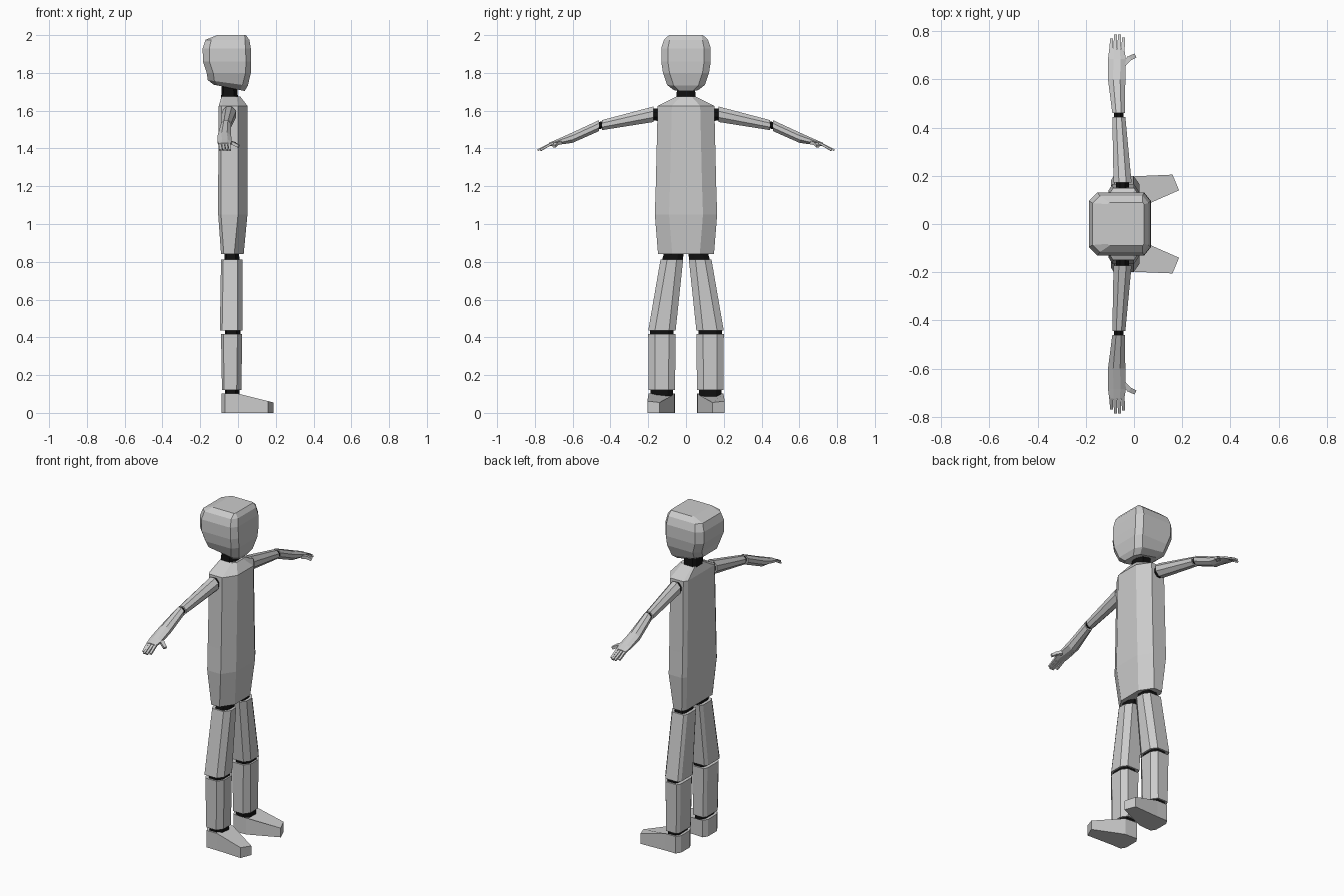
import bpy, bmesh
from mathutils import Vector

if "Cube" in bpy.data.objects:
    bpy.data.objects.remove(bpy.data.objects["Cube"])


def material(name, v):
    m = bpy.data.materials.new(name)
    m.diffuse_color = (v, v, v, 1)
    m.use_nodes = True
    m.node_tree.nodes["Principled BSDF"].inputs["Base Color"].default_value = m.diffuse_color
    return m


GREY = material("light grey", 0.6)
BLACK = material("joint black", 0.005)


def loft(name, rings, mat):
    """Closed flat-faced skin through rings of equal point count."""
    bm = bmesh.new()
    rows = [[bm.verts.new(p) for p in r] for r in rings]
    n = len(rows[0])
    for a, b in zip(rows, rows[1:]):
        for i in range(n):
            j = (i + 1) % n
            bm.faces.new((a[i], a[j], b[j], b[i]))
    bm.faces.new(rows[0][::-1])
    bm.faces.new(rows[-1])
    bmesh.ops.recalc_face_normals(bm, faces=bm.faces)
    me = bpy.data.meshes.new(name)
    bm.to_mesh(me)
    bm.free()
    me.materials.append(mat)
    ob = bpy.data.objects.new(name, me)
    bpy.context.collection.objects.link(ob)
    return ob


def octagon(a0, a1, b0, b1, front, back):
    """Chamfered rectangle; front/back = chamfer size in (a, b)."""
    fa, fb = front
    ka, kb = back
    return [(a1, b0 + fb), (a1, b1 - fb), (a1 - fa, b1), (a0 + ka, b1),
            (a0, b1 - kb), (a0, b0 + kb), (a0 + ka, b0), (a1 - fa, b0)]


def level(z, x0, x1, y0, y1, front=(.02, .03), back=(.01, .02), tilt=0, s=1):
    """Horizontal ring; tilt lowers the front (+x) edge."""
    return [(x, s * y, z - tilt * (x - x0) / (x1 - x0))
            for x, y in octagon(x0, x1, y0, y1, front, back)]


def upright(y, x0, x1, z0, z1, s, c=.3):
    """Ring across an arm at distance y from the centre."""
    k = ((x1 - x0) * c, (z1 - z0) * c)
    return [(x, s * y, z) for x, z in octagon(x0, x1, z0, z1, k, k)]


def bar(name, a, b, ra, rb, mat):
    """Thin tapered four-sided bar for fingers."""
    a, b = Vector(a), Vector(b)
    d = (b - a).normalized()
    u = d.cross(Vector((0, 0, 1))).normalized()
    v = d.cross(u)
    loft(name, [[p + u * i * r + v * j * r * .8
                 for i, j in ((1, 1), (-1, 1), (-1, -1), (1, -1))]
                for p, r in ((a, ra), (b, rb))], mat)


# Head
head = [(1.738, -.13, .035, .065, .03, .034), (1.762, -.16, .052, .10, .035, .03),
        (1.80, -.166, .068, .122, .035, 0), (1.86, -.186, .07, .131, .035, 0),
        (1.93, -.187, .068, .131, .035, 0), (1.975, -.172, .06, .117, .03, 0),
        (2.0, -.11, .042, .09, .008, 0)]
loft("head", [level(z, a, b, -w, w, (c * .8, c), (c, c), t)
              for z, a, b, w, c, t in head], GREY)

# Neck
loft("neck", [level(1.66, -.09, .0, -.052, .052), level(1.75, -.085, -.005, -.045, .045)], BLACK)

# Torso
torso = [(.84, -.09, .03, .148), (1.05, -.105, .05, .165), (1.2, -.105, .05, .16),
         (1.625, -.102, .05, .15)]
rings = [level(z, a, b, -w, w, (.05, .075), (.015, .025)) for z, a, b, w in torso]
rings.append(level(1.675, -.087, .012, -.05, .05, (.02, .02), (.01, .01)))
loft("torso", rings, GREY)

for s, side in ((1, "left"), (-1, "right")):
    # Legs with dark hip, knee and ankle joints
    loft(side + "_hip", [level(.78, -.075, .01, .02, .135, s=s),
                         level(.85, -.07, .005, .012, .115, s=s)], BLACK)
    fc, bc = (.025, .035), (.012, .02)
    loft(side + "_thigh", [level(.435, -.096, .023, .055, .2, fc, bc, s=s),
                           level(.812, -.09, .023, .015, .135, fc, bc, s=s)], GREY)
    loft(side + "_knee", [level(.40, -.07, .012, .065, .19, s=s),
                          level(.45, -.07, .012, .065, .19, s=s)], BLACK)
    loft(side + "_shin", [level(.12, -.085, .018, .058, .198, fc, bc, s=s),
                          level(.417, -.09, .022, .055, .2, fc, bc, s=s)], GREY)
    loft(side + "_ankle", [level(.085, -.07, .008, .068, .188, s=s),
                           level(.14, -.07, .008, .068, .188, s=s)], BLACK)

    # Foot: outline extruded up, sloping down to the toe
    sole = [(-.087, .085), (-.07, .058), (.01, .062), (.187, .14),
            (.16, .205), (.0, .198), (-.07, .198), (-.087, .17)]
    loft(side + "_foot", [[(x, s * y, 0) for x, y in sole],
                          [(x, s * y, .102 - max(0, x) * .25) for x, y in sole]], GREY)

    # Arm with dark shoulder and elbow joints
    loft(side + "_shoulder", [upright(.14, -.075, -.02, 1.545, 1.612, s),
                              upright(.19, -.075, -.02, 1.55, 1.61, s)], BLACK)
    loft(side + "_upper_arm", [upright(.172, -.085, -.01, 1.54, 1.622, s),
                               upright(.445, -.09, -.036, 1.497, 1.55, s)], GREY)
    loft(side + "_elbow", [upright(.43, -.083, -.043, 1.508, 1.545, s),
                           upright(.48, -.083, -.043, 1.498, 1.538, s)], BLACK)
    loft(side + "_forearm_and_hand", [upright(.46, -.09, -.038, 1.492, 1.55, s),
                             upright(.6, -.108, -.036, 1.43, 1.485, s),
                             upright(.685, -.108, -.034, 1.418, 1.447, s),
                             upright(.725, -.103, -.04, 1.412, 1.43, s)], GREY)

    # Fingers and thumb
    for i, tip in enumerate((.768, .785, .785, .772)):
        x = -.096 + i * .0165
        bar(side + "_finger", (x, s * .715, 1.424), (x + .003, s * tip, 1.391),
            .0075, .006, GREY)
    bar(side + "_thumb", (-.045, s * .665, 1.432), (-.018, s * .688, 1.425), .012, .01, GREY)
    bar(side + "_thumb_tip", (-.022, s * .686, 1.426), (.003, s * .698, 1.412), .01, .009, GREY)
